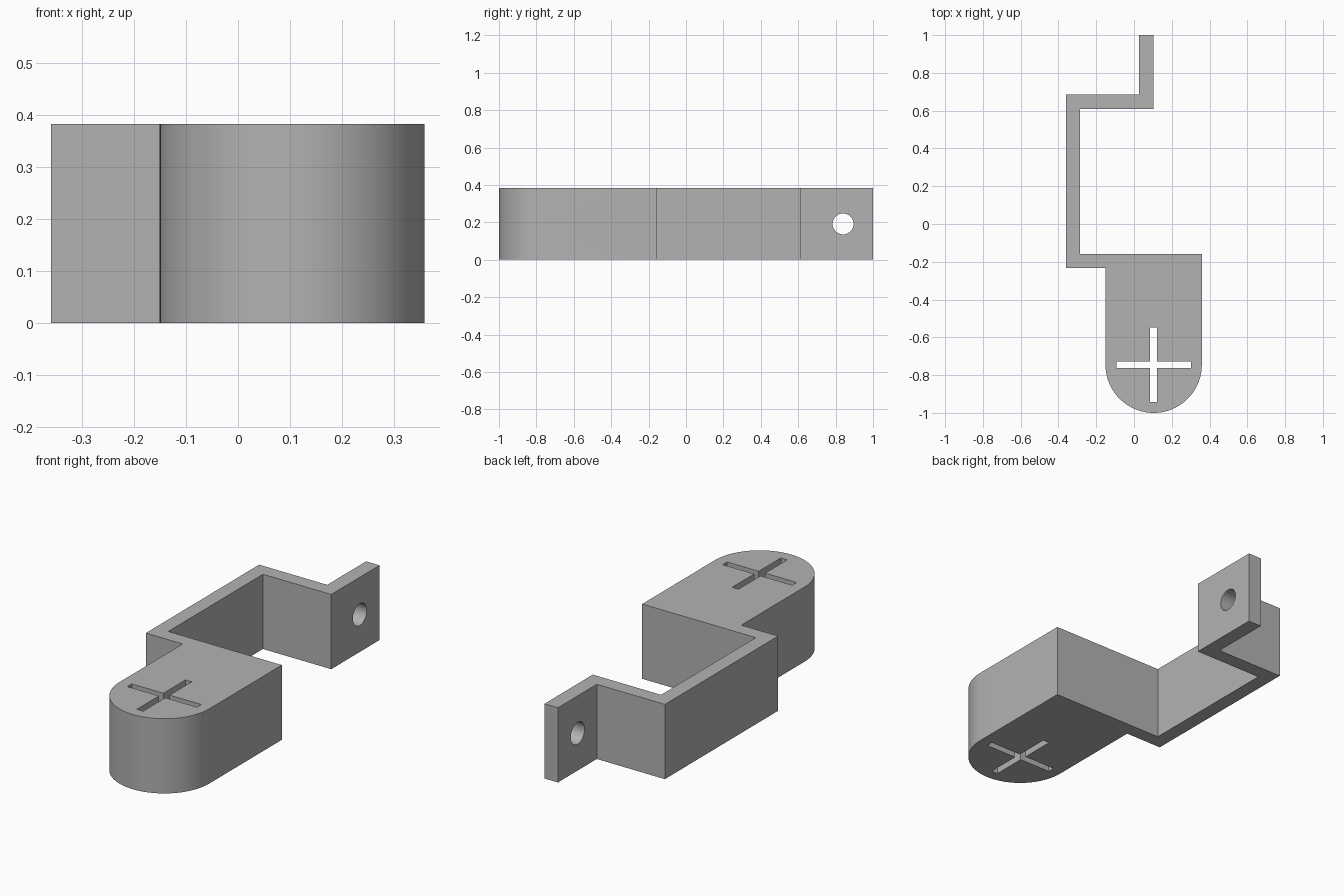
import bpy, bmesh, math
from mathutils import Matrix, Vector

if "Cube" in bpy.data.objects:
    bpy.data.objects.remove(bpy.data.objects["Cube"], do_unlink=True)

HEIGHT = 0.383
CX, CY, R = 0.104, -0.745, 0.255   # rounded end of the block

grey = bpy.data.materials.new("plain grey")
grey.use_nodes = True
colour = (0.45, 0.45, 0.45, 1)
grey.diffuse_color = colour
grey.node_tree.nodes["Principled BSDF"].inputs["Base Color"].default_value = colour


def prism(name, outline, z0, z1, matrix=Matrix()):
    """Extrude a flat outline from z0 to z1, then place it."""
    bm = bmesh.new()
    face = bm.faces.new([bm.verts.new((x, y, z0)) for x, y in outline])
    extruded = bmesh.ops.extrude_face_region(bm, geom=[face])
    top = [v for v in extruded["geom"] if isinstance(v, bmesh.types.BMVert)]
    bmesh.ops.translate(bm, verts=top, vec=(0, 0, z1 - z0))
    bm.transform(matrix)
    bmesh.ops.recalc_face_normals(bm, faces=bm.faces)
    mesh = bpy.data.meshes.new(name)
    bm.to_mesh(mesh)
    bm.free()
    mesh.materials.append(grey)
    obj = bpy.data.objects.new(name, mesh)
    bpy.context.collection.objects.link(obj)
    return obj


def arc(cx, cy, r, start, end, steps):
    angles = [start + (end - start) * i / steps for i in range(steps + 1)]
    return [(cx + r * math.cos(a), cy + r * math.sin(a)) for a in angles]


# Bracket: stepped strip running into a round-ended block
strip = [(CX - R, -0.232), (-0.36, -0.232), (-0.36, 0.685), (0.026, 0.685),
         (0.026, 1), (0.102, 1), (0.102, 0.609), (-0.285, 0.609),
         (-0.285, -0.158), (CX + R, -0.158)]
round_end = arc(CX, CY, R, 0, -math.pi, 48)
bracket = prism("bracket", strip + round_end, 0, HEIGHT)

# Cross slot, right through the block
arm, half = 0.197, 0.018
cross = []
for quarter in range(4):
    turn = Matrix.Rotation(quarter * math.pi / 2, 2)
    for corner in ((arm, -half), (arm, half), (half, half)):
        p = turn @ Vector(corner)
        cross.append((p.x + CX, p.y + CY))
cutters = [prism("cross_cutter", cross, -0.1, HEIGHT + 0.1)]

# Screw holes running sideways through the block and the end tab
circle = arc(0, 0, 0.056, 0, math.tau, 40)[:-1]
for name, y in (("block_hole_cutter", -0.49), ("tab_hole_cutter", 0.84)):
    place = Matrix.Translation((0, y, HEIGHT / 2)) @ Matrix.Rotation(math.pi / 2, 4, 'Y')
    cutters.append(prism(name, circle, -0.6, 0.6, place))

bpy.context.view_layer.objects.active = bracket
for cutter in cutters:
    mod = bracket.modifiers.new(cutter.name, 'BOOLEAN')
    mod.operation, mod.solver, mod.object = 'DIFFERENCE', 'EXACT', cutter
    bpy.ops.object.modifier_apply(modifier=mod.name)
    bpy.data.objects.remove(cutter, do_unlink=True)

# Smooth the curves, keep the corners crisp
bpy.ops.object.select_all(action='DESELECT')
bracket.select_set(True)
bpy.ops.object.shade_smooth_by_angle(angle=math.radians(30))
